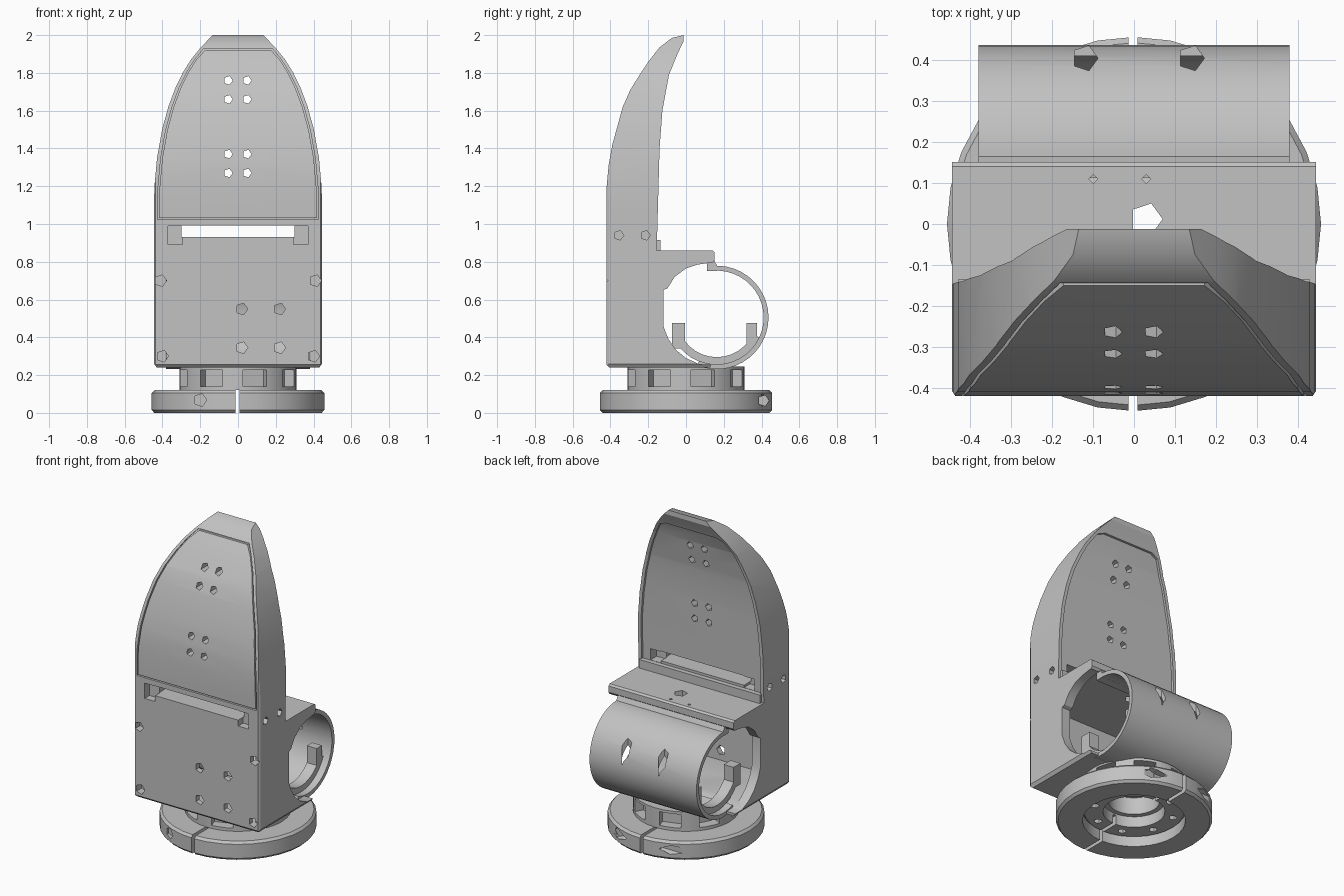
import bpy
import bmesh
from math import cos, sin, pi, radians, sqrt
from mathutils import Matrix, Vector

cube = bpy.data.objects.get("Cube")
if cube:
    bpy.data.objects.remove(cube, do_unlink=True)

grey = bpy.data.materials.new("plain grey")
grey.use_nodes = True
colour = (0.54, 0.54, 0.54, 1)
grey.diffuse_color = colour
grey.node_tree.nodes["Principled BSDF"].inputs["Base Color"].default_value = colour


def finish(name, bm):
    bmesh.ops.recalc_face_normals(bm, faces=bm.faces[:])
    mesh = bpy.data.meshes.new(name)
    bm.to_mesh(mesh)
    bm.free()
    mesh.materials.append(grey)
    ob = bpy.data.objects.new(name, mesh)
    bpy.context.scene.collection.objects.link(ob)
    return ob


def prism(name, pts, axis, a, b):
    """Extrude a 2D outline along an axis from a to b."""
    place = {"x": lambda p, h: (h, p[0], p[1]),
             "y": lambda p, h: (p[0], h, p[1]),
             "z": lambda p, h: (p[0], p[1], h)}[axis]
    bm = bmesh.new()
    low = [bm.verts.new(place(p, a)) for p in pts]
    top = [bm.verts.new(place(p, b)) for p in pts]
    bm.faces.new(low)
    bm.faces.new(top)
    for i in range(len(pts)):
        j = (i + 1) % len(pts)
        bm.faces.new((low[i], low[j], top[j], top[i]))
    return finish(name, bm)


def rect(x0, x1, y0, y1):
    return [(x0, y0), (x1, y0), (x1, y1), (x0, y1)]


def circle(x, y, r, n):
    return [(x + r * cos(2 * pi * i / n), y + r * sin(2 * pi * i / n)) for i in range(n)]


def revolve(name, profile, place, n, start=0, sweep=360):
    """Sweep a closed profile of (radius, height) around an axis."""
    bm = bmesh.new()
    full = sweep == 360
    rings = []
    for i in range(n if full else n + 1):
        t = radians(start + sweep * i / n)
        rings.append([bm.verts.new(place(r * cos(t), r * sin(t), h)) for r, h in profile])
    m = len(profile)
    for i in range(n):
        p, q = rings[i], rings[(i + 1) % len(rings)]
        for k in range(m):
            l = (k + 1) % m
            bm.faces.new((p[k], p[l], q[l], q[k]))
    if not full:
        bm.faces.new(rings[0])
        bm.faces.new(rings[-1])
    return finish(name, bm)


def boolean(ob, other, operation="DIFFERENCE"):
    """Apply a boolean at once and discard the other object."""
    mod = ob.modifiers.new("cut", "BOOLEAN")
    mod.operation = operation
    mod.solver = "EXACT"
    mod.object = other
    bpy.context.view_layer.update()
    graph = bpy.context.evaluated_depsgraph_get()
    mesh = bpy.data.meshes.new_from_object(ob.evaluated_get(graph))
    ob.modifiers.clear()
    ob.data = mesh
    bpy.data.objects.remove(other, do_unlink=True)


def cut(ob, pts, axis, a, b):
    boolean(ob, prism("cutter", pts, axis, a, b))


def mirrored(half):
    return half + [(-x, z) for x, z in reversed(half)]


# Side profile curves of the tall shield (y, z) and its elliptical arch (x, z)
front = [(-.42, 1.2), (-.41, 1.31), (-.39, 1.42), (-.335, 1.62), (-.295, 1.71),
         (-.245, 1.79), (-.195, 1.865), (-.14, 1.935)]
back = [(-.045, 1.9), (-.09, 1.79), (-.125, 1.6), (-.14, 1.4)]
arch = [(.445 * sqrt(1 - ((z - 1.1) / .93) ** 2), z)
        for z in (1.1, 1.2, 1.35, 1.5, 1.62, 1.72, 1.8, 1.87, 1.93)]

# Main body: side profile crossed with the arch and with chamfered corners
side = ([(.13, .24), (-.405, .24), (-.42, .255)] + front
        + [(-.075, 1.985), (-.012, 2), (-.012, 1.97)] + back
        + [(-.155, .86), (.14, .86), (.152, .85), (.152, .81), (.138, .79), (.138, .76)])
body = prism("body", side, "x", -.5, .5)
boolean(body, prism("arch", mirrored([(.43, .1), (.43, .24), (.445, .26)] + arch
                                     + [(.135, 2), (.135, 2.1)]), "y", -1, 1), "INTERSECT")
boolean(body, prism("corners", mirrored([(.43, -.43), (.45, -.4), (.45, .4)]),
                    "z", 0, 2.2), "INTERSECT")


def curved_plate(name, curve, near, far, inset, bottom, top):
    """A plate that follows a side curve, trimmed to the inset arch."""
    band = [(y + near, z) for y, z in curve] + [(y + far, z) for y, z in reversed(curve)]
    plate = prism(name, band, "x", -.6, .6)
    inner = [(.445 - inset, bottom)] + [(x - inset, z) for x, z in arch[:-1]]
    inner.append((.2 - inset, top))
    boolean(plate, prism("outline", mirrored(inner), "y", -1, 1), "INTERSECT")
    return plate


# Front panel set in a grooved seat, and a shallow recess for the back panel
front_curve = [(-.42, 1.0)] + front
boolean(body, curved_plate("seat", front_curve, .015, -.2, .02, 1.025, 1.93))
front_panel = curved_plate("front_panel", front_curve, .02, 0, .028, 1.033, 1.922)
boolean(body, curved_plate("seat", back + [(-.154, .87)], -.015, .25, .022, .89, 1.89))

# Hollow lower housing with thin walls, open through both sides
cut(body, rect(-.385, .3, .28, .8), "x", -.385, .385)
opening = [(-.12, .46), (-.12, .65), (-.098, .66), (-.06, .72), (0, .765), (.06, .785),
           (.13, .795), (.3, .795), (.3, .25), (.07, .258), (0, .29), (-.055, .335),
           (-.095, .395)]
cut(body, opening, "x", -.6, .6)

# Strap slot with end pockets
cut(body, rect(-.3, .3, .93, .992), "y", -.6, .3)
for s in (-1, 1):
    xs = sorted((s * .295, s * .37))
    cut(body, rect(*xs, .892, .99), "y", -.6, -.37)
    cut(body, rect(*xs, .915, .988), "y", -.23, .1)

# Screw holes through the shield, in the front plate and in the sides
for x in (-.052, .048):
    for z in (1.27, 1.37, 1.66, 1.76):
        for ob in (body, front_panel):
            cut(ob, circle(x, z, .024, 5), "y", -.6, .2)
for x, z in [(.02, .55), (.22, .55), (.02, .345), (.22, .345),
             (-.4, .3), (.4, .3), (-.41, .7), (.41, .7)]:
    cut(body, circle(x, z, .032, 5), "y", -.6, -.37)
for s in (-1, 1):
    for y in (-.355, -.215):
        cut(body, circle(y, .94, .026, 5), "x", s * .41, s * .6)

# Cable hole down through the shelf and floor, with two pin holes beside it
cut(body, circle(.03, .012, .04, 5), "z", .1, .95)
for x in (-.1, .03):
    cut(body, circle(x, .11, .011, 4), "z", .74, .95)

# Low ledge at the foot of the back panel, and the lip joining shelf to tube
prism("back_ledge", rect(-.165, -.135, .85, .915), "x", -.43, .43)
prism("shelf_lip", [(.112, .81), (.112, .752), (.165, .752), (.165, .778), (.148, .81)],
      "x", -.38, .38)


# Half tube curling from the shelf lip round to the housing floor
def around_x(a, b, h):
    return (h, .163 + a, .505 + b)


tube = revolve("tube", [(.248, -.38), (.274, -.38), (.274, .38), (.248, .38)],
               around_x, 24, -112, 208)
for x in (-.12, .14):
    cut(tube, circle(x, .405, .032, 5), "z", .52, .9)

# Cradles with upright posts inside the tube
for label, x in (("right", -.3), ("left", .3)):
    w = .035
    revolve(label + "_cradle", [(.21, x - w), (.252, x - w), (.252, x + w), (.21, x + w)],
            around_x, 12, 205, 130)
    prism(label + "_front_post", rect(-.075, -.005, .34, .475), "x", x - w, x + w)
    prism(label + "_rear_post", rect(.32, .375, .36, .475), "x", x - w, x + w)


# Base clamp ring, split front and back
def around_z(a, b, h):
    return (a, b, h)


base = revolve("base_ring", [(.3, 0), (.443, 0), (.457, .015), (.457, .105),
                             (.443, .12), (.3, .12)], around_z, 32)
cut(base, rect(-.013, .009, -1, 1), "z", -.1, .3)
cut(base, circle(-.2, .068, .035, 5), "y", -.6, -.38)
cut(base, circle(.2, .068, .035, 5), "y", .38, .6)
for s in (-1, 1):
    cut(base, circle(.41, .065, .03, 5), "x", s * .1, s * .6)

# Stepped hub joining the base to the body, with windows round the rim
hub = revolve("hub", [(.15, .13), (.18, .13), (.18, .06), (.29, .06),
                      (.31, .08), (.31, .245), (.15, .245)], around_z, 32)
cut(hub, rect(-.013, .009, -1, 1), "z", -.1, .12)
for i in range(8):
    window = prism("window", rect(.245, .4, -.065, .065), "z", .14, .228)
    window.data.transform(Matrix.Rotation(i * pi / 4 + .3, 4, "Z"))
    boolean(hub, window)
    spot = Vector((.237, 0)) @ Matrix.Rotation(i * pi / 4 + .4, 2)
    cut(hub, circle(spot.x, spot.y, .025, 5), "z", -.1, .1)

# Smooth curved surfaces while keeping hard edges
for ob in bpy.context.scene.collection.objects:
    if ob.type == "MESH" and ob.data.materials and ob.data.materials[0] == grey:
        bpy.ops.object.select_all(action="DESELECT")
        bpy.context.view_layer.objects.active = ob
        ob.select_set(True)
        bpy.ops.object.shade_smooth_by_angle(angle=radians(25))
